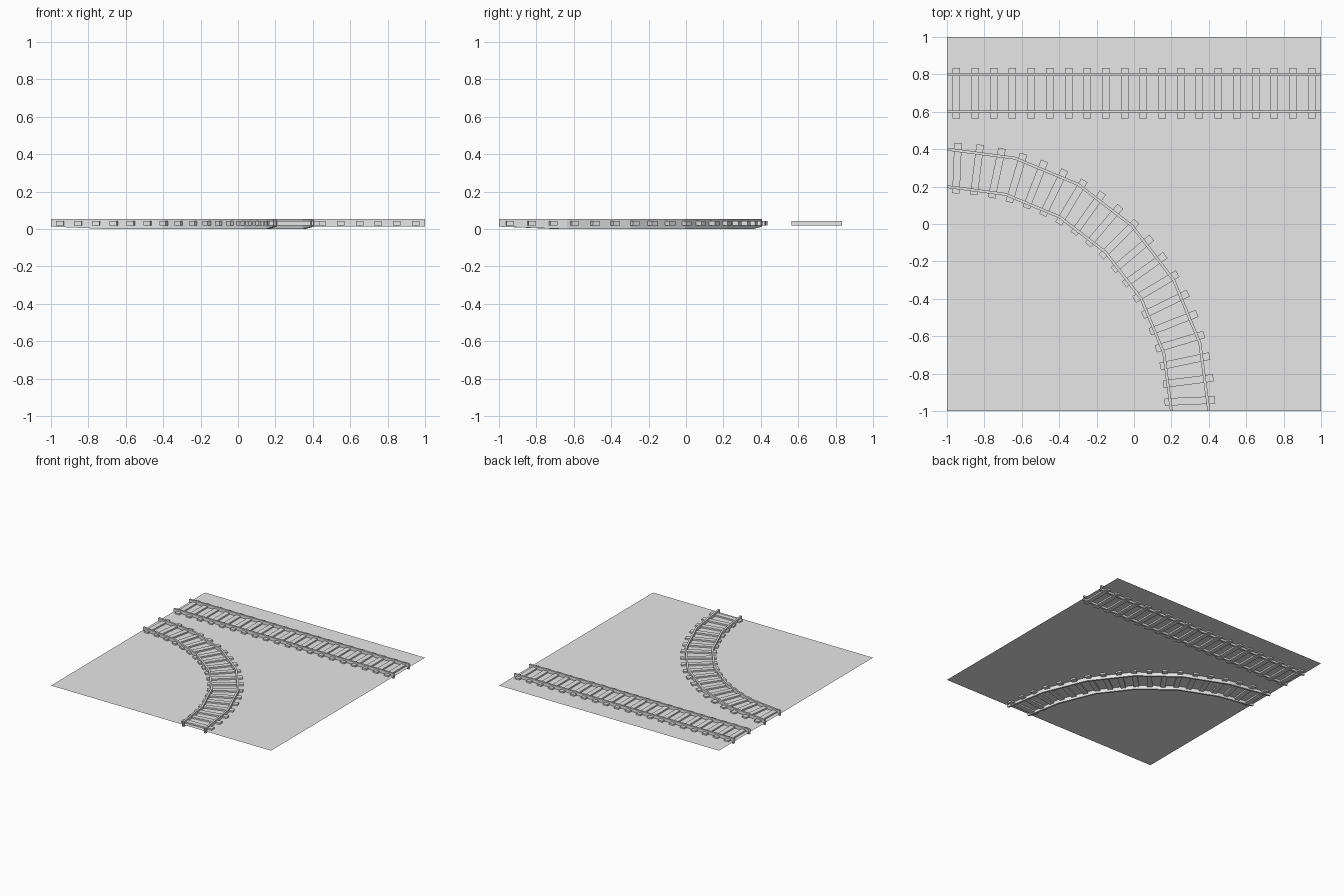
import bpy, bmesh, math
from mathutils import Matrix, Vector

cube = bpy.data.objects.get("Cube")
if cube:
    bpy.data.objects.remove(cube, do_unlink=True)

grey = bpy.data.materials.new("light_grey")
grey.use_nodes = True
grey.diffuse_color = (0.8, 0.8, 0.8, 1)
grey.node_tree.nodes["Principled BSDF"].inputs["Base Color"].default_value = (0.8, 0.8, 0.8, 1)

GROUND_Z = 0.03
RAIL_TOP, RAIL_BASE = 0.055, 0.013
RAIL_HALF = 0.0075
TIE_SIZE = (0.04, 0.27, 0.024)
BEND = Vector((-1, -1, 0))      # centre of the curved track


def finish(bm, name):
    bmesh.ops.recalc_face_normals(bm, faces=bm.faces)
    mesh = bpy.data.meshes.new(name)
    bm.to_mesh(mesh)
    bm.free()
    mesh.materials.append(grey)
    obj = bpy.data.objects.new(name, mesh)
    bpy.context.collection.objects.link(obj)
    return obj


def rail(name, stations):
    """Open-ended box section swept through (point, side direction, base z)."""
    bm = bmesh.new()
    rings = []
    for point, side, base in stations:
        ring = []
        for s, z in ((-1, base), (1, base), (1, RAIL_TOP), (-1, RAIL_TOP)):
            p = point + side * (s * RAIL_HALF)
            ring.append(bm.verts.new((p.x, p.y, z)))
        rings.append(ring)
    for a, b in zip(rings, rings[1:]):
        for i in range(4):
            j = (i + 1) % 4
            bm.faces.new((a[i], a[j], b[j], b[i]))
    finish(bm, name)


def ties(name, placements):
    """Row of boxes at (point, rotation about z)."""
    bm = bmesh.new()
    for point, angle in placements:
        place = (Matrix.Translation((point.x, point.y, GROUND_Z))
                 @ Matrix.Rotation(angle, 4, 'Z') @ Matrix.Diagonal((*TIE_SIZE, 1)))
        bmesh.ops.create_cube(bm, size=1, matrix=place)
    finish(bm, name)


def radial(angle):
    return Vector((math.cos(angle), math.sin(angle), 0))


# Ground sheet
bm = bmesh.new()
bmesh.ops.create_grid(bm, x_segments=1, y_segments=1, size=1,
                      matrix=Matrix.Translation((0, 0, GROUND_Z)))
ground = finish(bm, "ground_sheet")
if ground.data.polygons[0].normal.z < 0:
    ground.data.flip_normals()

# Straight track along the back
for name, y in (("straight_rail_front", 0.6), ("straight_rail_back", 0.8)):
    rail(name, [(Vector((x, y, 0)), Vector((0, 1, 0)), RAIL_BASE) for x in (-1, 1)])
ties("straight_ties", [(Vector((-0.95 + 0.1 * i, 0.7, 0)), 0) for i in range(20)])

# Curved track: six-segment quarter turn, deeper between its two ends
SEGMENTS = 6
for name, radius in (("curved_rail_inner", 1.2), ("curved_rail_outer", 1.4)):
    stations = []
    for i in range(SEGMENTS + 1):
        d = radial(math.radians(90) * i / SEGMENTS)
        base = RAIL_BASE if i in (0, SEGMENTS) else 0
        stations.append((BEND + d * radius, d, base))
    rail(name, stations)

TIES = 19
angles = [math.radians(90) * (i + 0.5) / TIES for i in range(TIES)]
ties("curved_ties", [(BEND + radial(a) * 1.3, a - math.pi / 2) for a in angles])
